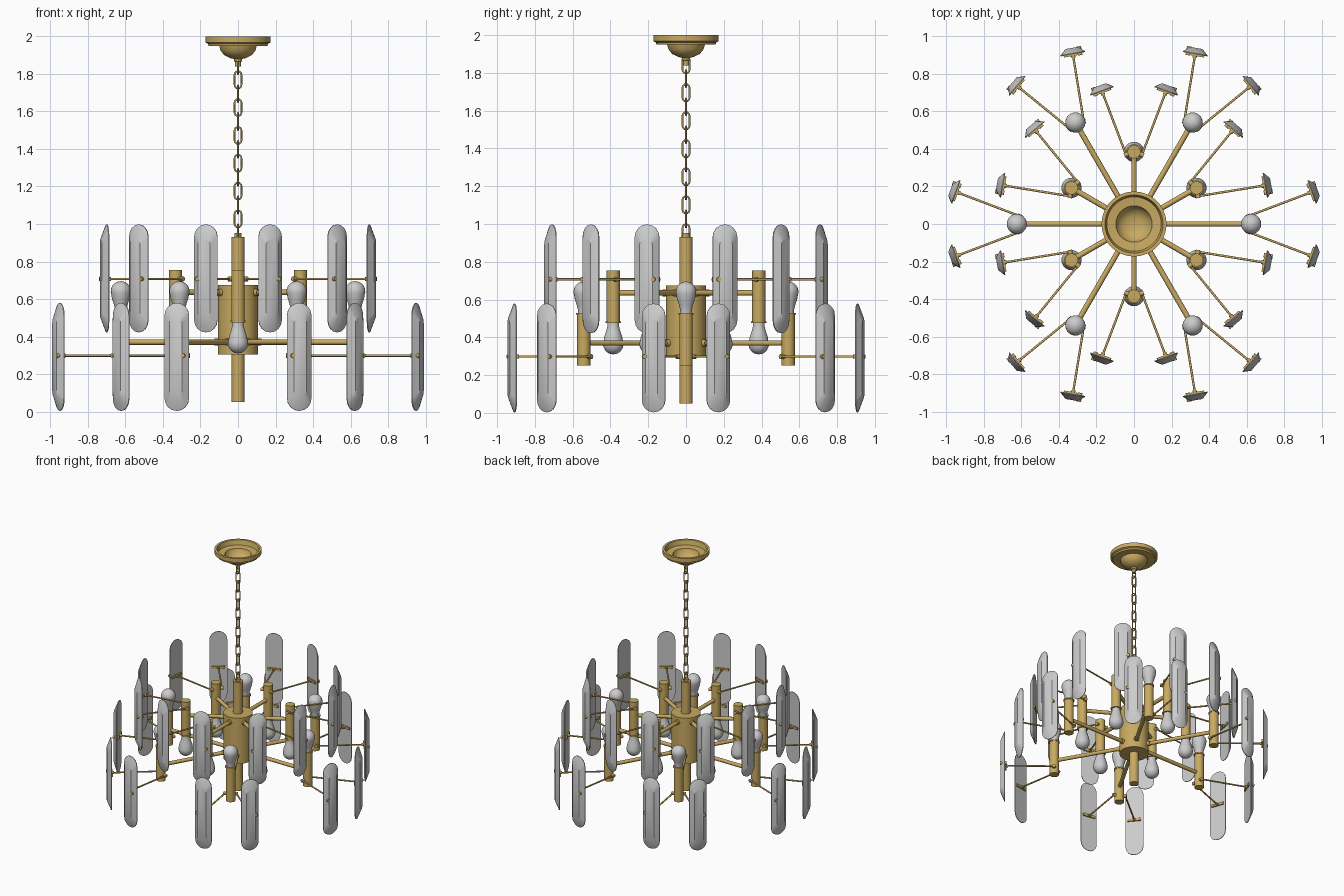
import bpy, bmesh
from math import pi, cos, sin, radians
from mathutils import Matrix, Vector

if "Cube" in bpy.data.objects:
    bpy.data.objects.remove(bpy.data.objects["Cube"])

brass = bpy.data.materials.new("brass")
brass.diffuse_color = (0.58, 0.40, 0.12, 1)
brass.use_nodes = True
brass.node_tree.nodes["Principled BSDF"].inputs["Base Color"].default_value = brass.diffuse_color


def finish(bm, name, mat=None, angle=35):
    bmesh.ops.recalc_face_normals(bm, faces=bm.faces)
    me = bpy.data.meshes.new(name)
    bm.to_mesh(me)
    bm.free()
    me.shade_smooth()
    me.set_sharp_from_angle(angle=radians(angle))
    if mat:
        me.materials.append(mat)
    return me


def place(name, data, matrix=None):
    ob = bpy.data.objects.new(name, data)
    bpy.context.collection.objects.link(ob)
    if matrix:
        ob.matrix_world = matrix
    return ob


def lathe(name, profile, mat=None, seg=32):
    """Revolve (radius, z) points around z; both ends close on the axis."""
    bm = bmesh.new()
    rings = []
    for r, z in profile:
        if r == 0:
            rings.append([bm.verts.new((0, 0, z))] * seg)
        else:
            rings.append([bm.verts.new((r * cos(2 * pi * i / seg), r * sin(2 * pi * i / seg), z))
                          for i in range(seg)])
    for a, b in zip(rings, rings[1:]):
        for i in range(seg):
            j = (i + 1) % seg
            bm.faces.new(list(dict.fromkeys((a[i], a[j], b[j], b[i]))))
    return finish(bm, name, mat)


def rod(bm, p, q, r, seg=12):
    p, q = Vector(p), Vector(q)
    d = q - p
    m = Matrix.Translation((p + q) / 2) @ d.to_track_quat('Z', 'Y').to_matrix().to_4x4()
    bmesh.ops.create_cone(bm, cap_ends=True, segments=seg, radius1=r, radius2=r,
                          depth=d.length, matrix=m)


def stadium(half_w, half_h, n=8):
    c = half_h - half_w
    top = [(half_w * cos(pi * i / n), c + half_w * sin(pi * i / n)) for i in range(n + 1)]
    return top + [(-x, -z) for x, z in top]


# Ceiling canopy: open dish with bowl and stem
place("canopy", lathe("canopy", [
    (0, 1.895), (0.04, 1.897), (0.07, 1.912), (0.09, 1.935), (0.097, 1.957), (0.145, 1.962),
    (0.155, 2.0), (0.173, 2.0), (0.173, 1.968), (0.16, 1.962), (0.157, 1.95), (0.1, 1.95),
    (0.093, 1.925), (0.073, 1.9), (0.04, 1.884), (0.022, 1.88), (0.022, 1.868),
    (0.015, 1.866), (0.015, 1.84), (0, 1.84)], brass, 48))

# Chain of alternating links
cu = bpy.data.curves.new("chain_link", 'CURVE')
cu.dimensions = '3D'
cu.bevel_depth = 0.005
cu.bevel_resolution = 2
pts = stadium(0.018, 0.045)
sp = cu.splines.new('POLY')
sp.points.add(len(pts) - 1)
for p, (x, z) in zip(sp.points, pts):
    p.co = (x, 0, z, 1)
sp.use_cyclic_u = True
cu.materials.append(brass)
for i in range(13):
    place("chain_link", cu, Matrix.Translation((0, 0, 0.953 + 0.0742 * i))
          @ Matrix.Rotation(pi / 2 * ((i + 1) % 2), 4, 'Z'))

# Central column and drum
place("column", lathe("column", [
    (0, 0.05), (0.035, 0.05), (0.035, 0.305), (0.107, 0.305), (0.107, 0.675), (0.035, 0.675),
    (0.035, 0.93), (0.018, 0.93), (0.018, 0.952), (0, 0.952)], brass, 40))

# Socket and bulb, upright around the arm height z = 0
socket = lathe("socket", [(0, -0.12), (0.035, -0.12), (0.035, 0.15), (0.04, 0.15),
                          (0.04, 0.16), (0, 0.16)], brass, 24)
bulb = lathe("bulb", [(0, 0.155), (0.03, 0.155), (0.031, 0.178), (0.038, 0.205), (0.048, 0.235)]
             + [(0.054 * cos(t), 0.271 + 0.054 * sin(t))
                for t in [radians(d) for d in range(-20, 90, 14)]] + [(0, 0.325)], None, 24)

# Bevelled glass panel: back at x = 0, front facing +x
bm = bmesh.new()
loops = [[bm.verts.new((x, y, z)) for y, z in stadium(w, h)]
         for x, w, h in ((0, 0.066, 0.288), (0.005, 0.066, 0.288), (0.034, 0.034, 0.215))]
bm.faces.new(loops[0])
bm.faces.new(loops[-1])
for a, b in zip(loops, loops[1:]):
    for i in range(len(a)):
        j = (i + 1) % len(a)
        bm.faces.new((a[i], a[j], b[j], b[i]))
panel = finish(bm, "glass_panel", None, 25)

# Thin rod with its clip bar and knobs, x along the rod
REACH, SIDE = 0.361, 0.05
bm = bmesh.new()
rod(bm, (0, 0.045, 0), (REACH, SIDE, 0), 0.006)
rod(bm, (0, 0.02, 0), (0, 0.055, 0), 0.013)
bmesh.ops.create_cube(bm, size=1, matrix=Matrix.Translation((REACH - 0.004, SIDE, 0))
                      @ Matrix.Diagonal((0.01, 0.1, 0.02, 1)))
rod(bm, (REACH - 0.02, SIDE, 0), (REACH, SIDE, 0), 0.011)
rod(bm, (REACH - 0.012, SIDE + 0.038, 0), (REACH + 0.036, SIDE + 0.038, 0), 0.012)
bracket = finish(bm, "rod_bracket", brass)

# Two tiers: long arms below with bulbs up, short arms above with bulbs down
for tier, radius, z, start, flip, rod_z, panel_z in (
        ("lower", 0.625, 0.37, 0, 1, 0.298, 0.291),
        ("upper", 0.385, 0.635, 30, -1, 0.707, 0.71)):
    bm = bmesh.new()
    rod(bm, (0.09, 0, 0), (radius, 0, 0), 0.0145, 16)
    rod(bm, (0.09, 0, 0), (0.125, 0, 0), 0.019, 16)
    arm = finish(bm, tier + "_arm", brass)
    for k in range(6):
        turn = Matrix.Rotation(radians(start + 60 * k), 4, 'Z')
        place(tier + "_arm", arm, turn @ Matrix.Translation((0, 0, z)))
        at = turn @ Matrix.Translation((radius, 0, z))
        if flip < 0:
            at = at @ Matrix.Rotation(pi, 4, 'X')
        place(tier + "_socket", socket, at)
        place(tier + "_bulb", bulb, at)
        for s in (1, -1):
            base = (turn @ Matrix.Translation((radius, 0, 0)) @ Matrix.Diagonal((1, s, 1, 1))
                    @ Matrix.Rotation(radians(20), 4, 'Z'))
            place(tier + "_rod_bracket", bracket, base @ Matrix.Translation((0, 0, rod_z)))
            place(tier + "_glass_panel", panel,
                  base @ Matrix.Translation((REACH, SIDE, panel_z)))
